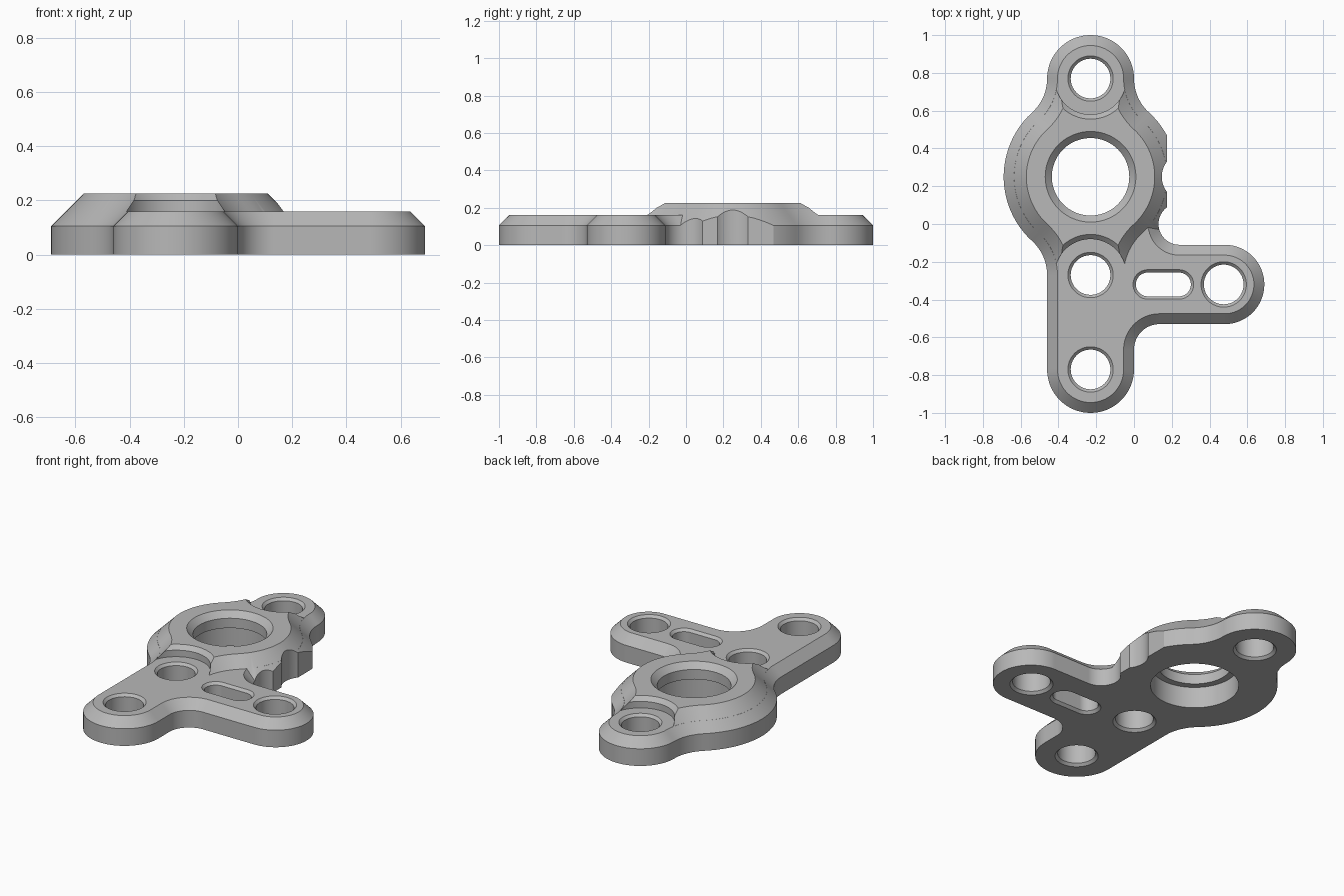
import bpy, bmesh, math
from mathutils import Vector

cube = bpy.data.objects.get("Cube")
if cube:
    bpy.data.objects.remove(cube, do_unlink=True)

metal = bpy.data.materials.new("plain grey")
metal.use_nodes = True
metal.diffuse_color = (0.48, 0.48, 0.48, 1)
metal.node_tree.nodes["Principled BSDF"].inputs["Base Color"].default_value = (0.48, 0.48, 0.48, 1)

# Main dimensions
CX, RING_Y, RING_R = -0.23, 0.25, 0.46
LOBE_R, TOP_Y, HUB_Y, LOW_Y = 0.23, 0.77, -0.27, -0.77
FIL, ARM_X, ARM_Y, ARM_R = 0.243, 0.48, -0.32, 0.21
SIDE_X = 0.175
BLEND = math.degrees(math.atan2(TOP_Y - RING_Y, LOBE_R + FIL))


def arc(x, y, r, a, b):
    n = max(4, int(abs(b - a) / 4))
    angles = [math.radians(a + (b - a) * i / n) for i in range(n + 1)]
    return [Vector((x + r * math.cos(t), y + r * math.sin(t))) for t in angles]


def circle(x, y, r):
    return arc(x, y, r, 0, 360)


def inset(points, d):
    """Move a counter-clockwise outline inward by d."""
    result = []
    for i, p in enumerate(points):
        e1 = (p - points[i - 1]).normalized()
        e2 = (points[(i + 1) % len(points)] - p).normalized()
        n1, n2 = Vector((-e1.y, e1.x)), Vector((-e2.y, e2.x))
        result.append(p + (n1 + n2) * d / max(0.3, 1 + n1.dot(n2)))
    return result


def loft(name, points, levels):
    """Solid through (inset, height) levels of one outline."""
    clean = []
    for p in points:
        if not clean or (p - clean[-1]).length > 1e-3:
            clean.append(p)
    if (clean[0] - clean[-1]).length < 1e-3:
        clean.pop()
    bm = bmesh.new()
    rings = [[bm.verts.new((p.x, p.y, z)) for p in inset(clean, d)] for d, z in levels]
    for low, high in zip(rings, rings[1:]):
        for i in range(len(low)):
            j = (i + 1) % len(low)
            bm.faces.new((low[i], low[j], high[j], high[i]))
    bm.faces.new(rings[0][::-1])
    bm.faces.new(rings[-1])
    mesh = bpy.data.meshes.new(name)
    bm.to_mesh(mesh)
    bm.free()
    mesh.materials.append(metal)
    obj = bpy.data.objects.new(name, mesh)
    bpy.context.collection.objects.link(obj)
    return obj


def combine(target, other, operation):
    """Boolean with the first solver that keeps the part whole."""
    other.hide_render = True
    mod = target.modifiers.new("combine", "BOOLEAN")
    mod.object, mod.operation = other, operation
    for solver in ("EXACT", "MANIFOLD", "FLOAT"):
        mod.solver = solver
        bpy.context.view_layer.update()
        graph = bpy.context.evaluated_depsgraph_get()
        mesh = bpy.data.meshes.new_from_object(target.evaluated_get(graph))
        xs = [v.co.x for v in mesh.vertices]
        if xs and max(xs) - min(xs) > 0.8:
            target.modifiers.clear()
            target.data = mesh
            break
    target.modifiers.clear()
    bpy.data.objects.remove(other, do_unlink=True)


# Shared outline pieces
left_side = (arc(CX, TOP_Y, LOBE_R, 0, 180)
             + arc(CX - LOBE_R - FIL, TOP_Y, FIL, 0, -BLEND)
             + arc(CX, RING_Y, RING_R, 180 - BLEND, 180 + BLEND)
             + arc(CX - LOBE_R - FIL, HUB_Y, FIL, BLEND, 0))
upper_right = arc(CX + LOBE_R + FIL, TOP_Y, FIL, 180 + BLEND, 180)

# Chamfered base plate with side arm
plate_outline = (left_side
                 + arc(CX, LOW_Y, LOBE_R, 180, 360)
                 + arc(0.135, -0.665, 0.135, 180, 90)
                 + arc(ARM_X, ARM_Y, ARM_R, -90, 90)
                 + arc(0.24, 0, 0.11, -90, -164.2)
                 + arc(CX, RING_Y, RING_R, -37.3, BLEND)
                 + upper_right)
bracket = loft("bracket_plate", plate_outline, [(0, 0), (0, 0.105), (0.055, 0.16)])

# Raised ring boss
boss_outline = (left_side
                + arc(CX, HUB_Y, LOBE_R, 180, 360)
                + arc(CX + LOBE_R + FIL, HUB_Y, FIL, 180, 180 - BLEND)
                + arc(CX, RING_Y, RING_R, -BLEND, BLEND)
                + upper_right)
boss = loft("ring_boss", boss_outline, [(0.001, 0.09), (0.001, 0.105), (0.12, 0.225)])

# Clearance scoops around the two neighbouring holes
for y in (TOP_Y, HUB_Y):
    combine(boss, loft("scoop", circle(CX, y, 0.19),
                       [(0, 0.158), (0, 0.2), (-0.05, 0.25)]), "DIFFERENCE")
combine(bracket, boss, "UNION")

# Trimmed and notched side of the ring
trim = (arc(0.24, 0, 0.11, -164.2, -233.8)
        + arc(SIDE_X + 0.102, RING_Y, 0.13, 218.3, 141.7)
        + [Vector(p) for p in ((SIDE_X, 0.6), (0.6, 0.6), (0.6, -0.03))])
combine(bracket, loft("side_trim", trim[::-1], [(0, -0.05), (0, 0.3)]), "DIFFERENCE")

# Stepped main bore
combine(bracket, loft("main_bore", circle(CX, RING_Y, 0.205),
                      [(-0.04, -0.01), (-0.04, 0.13), (0, 0.13), (0, 0.19), (-0.045, 0.235)]),
        "DIFFERENCE")

# Chamfered bolt holes and slot
through = [(-0.025, -0.01), (0, 0.015), (0, 0.145), (-0.025, 0.17)]
for x, y in ((CX, TOP_Y), (CX, HUB_Y), (CX, LOW_Y), (ARM_X - 0.005, ARM_Y)):
    combine(bracket, loft("bolt_hole", circle(x, y, 0.105), through), "DIFFERENCE")
slot = arc(0.238, ARM_Y, 0.063, -90, 90) + arc(0.073, ARM_Y, 0.063, 90, 270)
combine(bracket, loft("slot", slot, through), "DIFFERENCE")

# Smooth curves, crisp edges
bpy.ops.object.select_all(action="DESELECT")
bracket.select_set(True)
bpy.context.view_layer.objects.active = bracket
bpy.ops.object.shade_smooth_by_angle(angle=math.radians(25))
